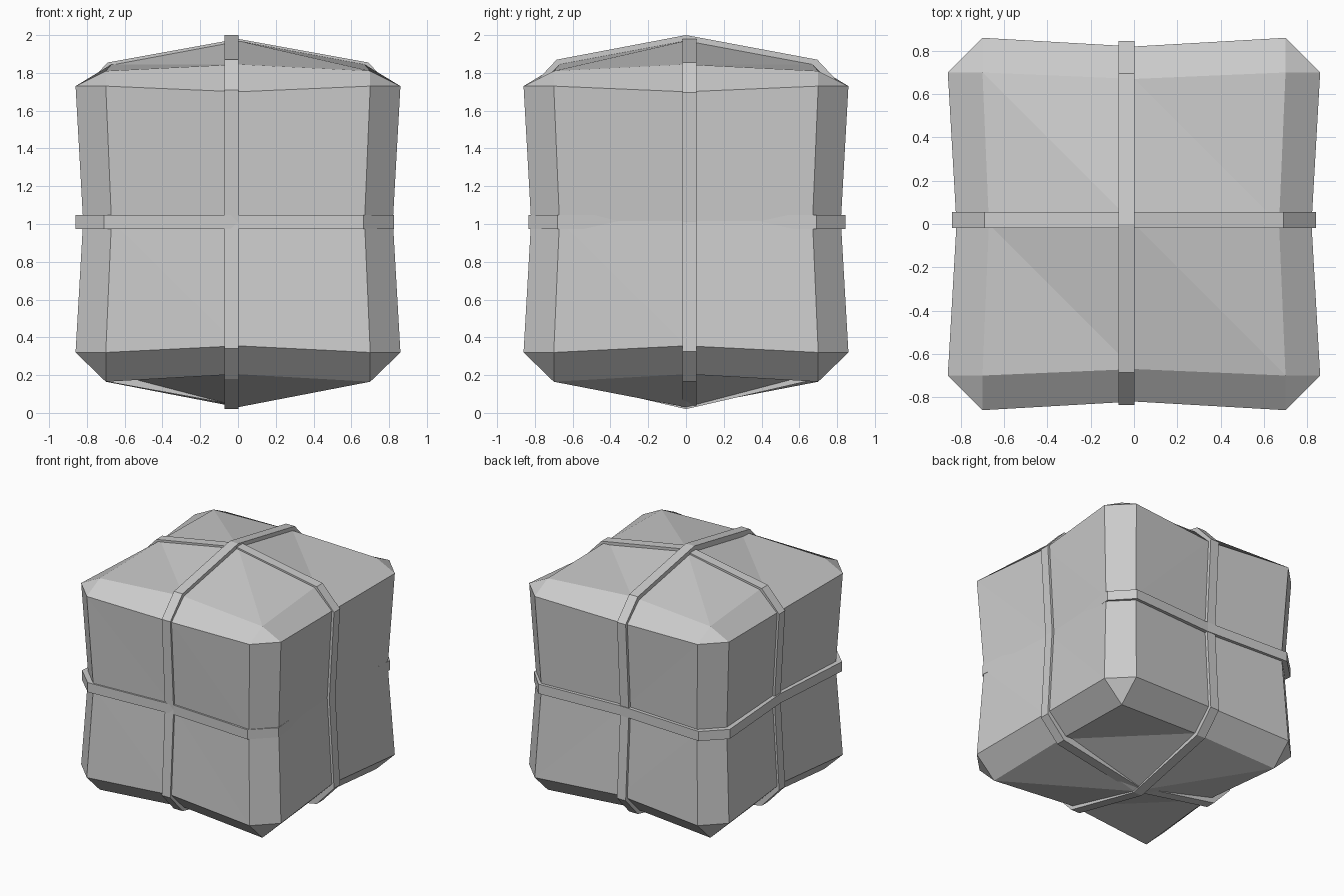
import bpy, bmesh
from itertools import product
from mathutils import Vector

cube = bpy.data.objects.get("Cube")
if cube:
    bpy.data.objects.remove(cube, do_unlink=True)

MID = 1.01          # height of the model's middle
HALF_WIDTH = 0.037  # half the width of every strap

grey = bpy.data.materials.new("plain grey")
grey.use_nodes = True
grey.diffuse_color = (0.6, 0.6, 0.6, 1)
grey.node_tree.nodes["Principled BSDF"].inputs["Base Color"].default_value = (0.6, 0.6, 0.6, 1)


def finish(bm, name):
    bmesh.ops.recalc_face_normals(bm, faces=bm.faces)
    mesh = bpy.data.meshes.new(name)
    bm.to_mesh(mesh)
    bm.free()
    mesh.materials.append(grey)
    obj = bpy.data.objects.new(name, mesh)
    bpy.context.collection.objects.link(obj)
    return obj


# Bundle: a chamfered cube, pinched along its middles, swollen at top and bottom.
# A key holds -1, 0 or 1 per axis, and -2 or 2 on the axis its face looks along.
def place(key):
    zeros = key.count(0)
    side = (0.70, 0.67, 0.67)[zeros]
    out = (0.86, 0.82, 0.78)[zeros]
    x, y = [(0 if k == 0 else (out if abs(k) == 2 else side) * (1 if k > 0 else -1))
            for k in key[:2]]
    heights = {
        2: (1.81, 1.845, 1.97)[zeros],
        1: (1.73, 1.70, 1.70)[zeros],
        0: 1.015,
        -1: (0.32, 0.355, 0.355)[zeros],
        -2: (0.165, 0.205, 0.03)[zeros],
    }
    return Vector((x, y, heights[key[2]]))


def build_bundle():
    bm = bmesh.new()
    verts = {}

    def vert(key):
        key = tuple(key)
        if key not in verts:
            verts[key] = bm.verts.new(place(key))
        return verts[key]

    # six sides, four panels each, split along one diagonal
    for axis, sign in product(range(3), (-2, 2)):
        for u, v in product((-1, 0), repeat=2):
            quad = []
            for a, b in ((u, v), (u + 1, v), (u + 1, v + 1), (u, v + 1)):
                key = [a, b]
                key.insert(axis, sign)
                quad.append(vert(key))
            bm.faces.new((quad[0], quad[1], quad[3]))
            bm.faces.new((quad[1], quad[2], quad[3]))

    # chamfers along the twelve edges
    for axis in range(3):
        for s, t, start in product((-1, 1), (-1, 1), (-1, 0)):
            strip = []
            for a, b, w in ((2 * s, t, start), (2 * s, t, start + 1),
                            (s, 2 * t, start + 1), (s, 2 * t, start)):
                key = [a, b]
                key.insert(axis, w)
                strip.append(vert(key))
            bm.faces.new(strip)

    # eight corner triangles
    for corner in product((-1, 1), repeat=3):
        bm.faces.new([vert([c * (2 if i == axis else 1) for i, c in enumerate(corner)])
                      for axis in range(3)])
    return finish(bm, "bundle")


# Straps: a closed outline swept to a flat band with a hollow inside.
def strap(name, axis, centre, outline):
    bm = bmesh.new()
    rings = []
    for scale, offset in ((1, -1), (1, 1), (0.94, 1), (0.94, -1)):
        ring = []
        for a, b in outline:
            point = [a * scale, b * scale]
            point.insert(axis, centre + offset * HALF_WIDTH)
            if axis < 2:
                point[2] += MID
            ring.append(bm.verts.new(point))
        rings.append(ring)
    count = len(outline)
    for k, ring in enumerate(rings):
        after = rings[(k + 1) % 4]
        for i in range(count):
            j = (i + 1) % count
            bm.faces.new((ring[i], ring[j], after[j], after[i]))
    return finish(bm, name)


def upright_outline(top, shift, upper, lower):
    """Half outline, mirrored; upper and lower are the chamfer heights."""
    half = [(0.69, upper + 0.16), (0.84, upper), (0.80, 0), (0.84, -lower), (0.69, -lower - 0.16)]
    right = [(a + shift, b) for a, b in half]
    left = [(shift - a, b) for a, b in reversed(half)]
    return [(0, top)] + right + [(0, -top)] + left


build_bundle()
strap("front_to_back_strap", 0, -0.035, upright_outline(0.99, 0.005, 0.70, 0.67))
strap("side_to_side_strap", 1, 0.018, upright_outline(0.97, 0, 0.685, 0.685))
strap("waist_strap", 2, MID, [
    (-0.86, -0.69), (-0.71, -0.835), (0, -0.795), (0.665, -0.835),
    (0.825, -0.68), (0.775, 0), (0.825, 0.69), (0.68, 0.845),
    (0, 0.81), (-0.70, 0.845), (-0.86, 0.69), (-0.81, 0)])
